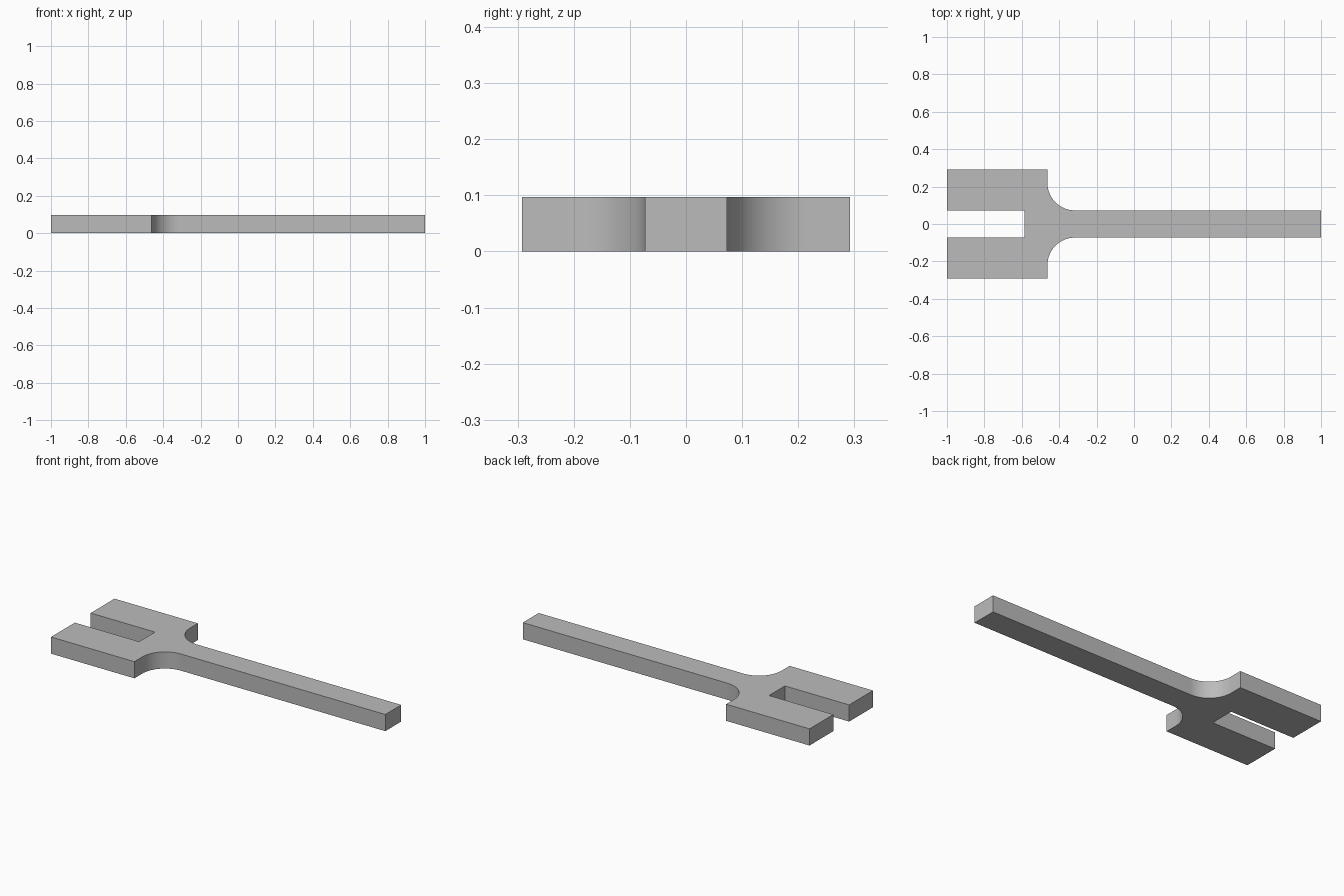
import bpy
import bmesh
from math import cos, sin, pi

cube = bpy.data.objects.get("Cube")
if cube:
    bpy.data.objects.remove(cube, do_unlink=True)

THICK = 0.097
HEAD_X, HEAD_Y = -0.463, 0.292   # shoulder of the forked head
SLOT_X, HALF = -0.586, 0.073     # slot floor, half width of slot and handle
RADIUS = 0.147                   # fillet between head and handle
STEPS = 24

# Plain grey material
grey = bpy.data.materials.new("plain grey")
grey.use_nodes = True
colour = (0.5, 0.5, 0.5, 1)
grey.diffuse_color = colour
grey.node_tree.nodes["Principled BSDF"].inputs["Base Color"].default_value = colour

# Half outline: slot, prong, concave fillet, handle end
half = [(SLOT_X, HALF), (-1, HALF), (-1, HEAD_Y), (HEAD_X, HEAD_Y)]
for i in range(STEPS + 1):
    a = pi + i / STEPS * pi / 2
    half.append((HEAD_X + RADIUS + RADIUS * cos(a), HALF + RADIUS + RADIUS * sin(a)))
half.append((1, HALF))
outline = half + [(x, -y) for x, y in reversed(half)]

# Extrude the mirrored outline into a flat plate
bm = bmesh.new()
base = bm.faces.new([bm.verts.new((x, y, 0)) for x, y in outline])
top = bmesh.ops.extrude_face_region(bm, geom=[base], use_keep_orig=True)
bmesh.ops.translate(bm, vec=(0, 0, THICK),
                    verts=[v for v in top["geom"] if isinstance(v, bmesh.types.BMVert)])
bmesh.ops.recalc_face_normals(bm, faces=bm.faces)
mesh = bpy.data.meshes.new("forked_handle")
bm.to_mesh(mesh)
bm.free()
mesh.materials.append(grey)
plate = bpy.data.objects.new("forked_handle", mesh)
bpy.context.collection.objects.link(plate)

# Smooth fillets, crisp corners
bpy.ops.object.select_all(action="DESELECT")
plate.select_set(True)
bpy.context.view_layer.objects.active = plate
bpy.ops.object.shade_smooth_by_angle(angle=pi / 6)
